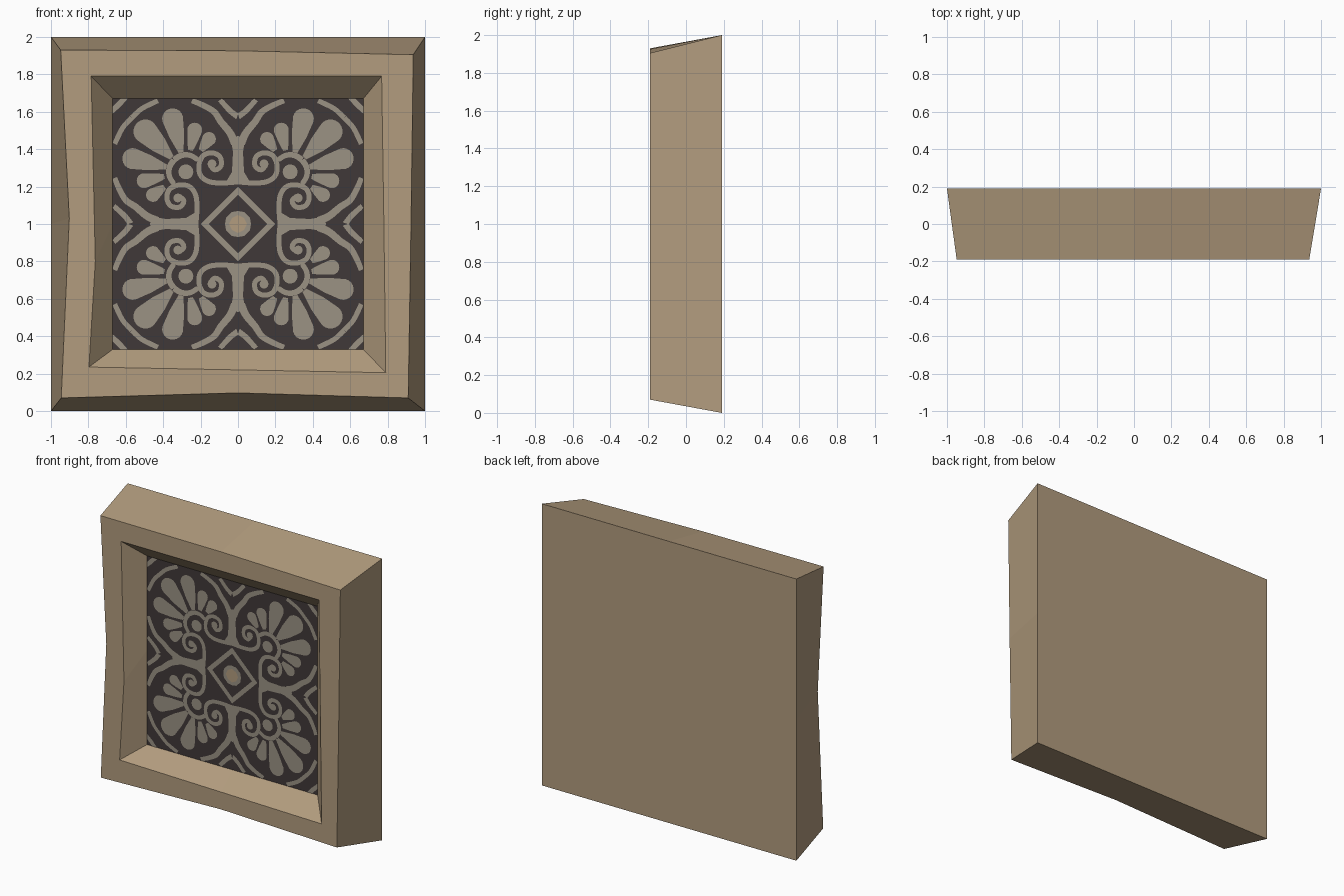
import bpy, bmesh, math
from mathutils import Vector

if "Cube" in bpy.data.objects:
    bpy.data.objects.remove(bpy.data.objects["Cube"])


def srgb(r, g, b):
    f = lambda c: c / 12.92 if c <= 0.04045 else ((c + 0.055) / 1.055) ** 2.4
    return tuple(f(v / 255) for v in (r, g, b)) + (1.0,)


def material(name, rgb):
    m = bpy.data.materials.new(name)
    m.diffuse_color = srgb(*rgb)
    m.use_nodes = True
    m.node_tree.nodes["Principled BSDF"].inputs["Base Color"].default_value = m.diffuse_color
    return m


STONE = material("tan stone", (178, 156, 126))
DARK = material("dark glaze", (64, 57, 57))
LIGHT = material("pale grey glaze", (155, 146, 132))


def finish(bm, name, mat):
    me = bpy.data.meshes.new(name)
    bm.to_mesh(me)
    bm.free()
    me.materials.append(mat)
    ob = bpy.data.objects.new(name, me)
    bpy.context.collection.objects.link(ob)
    return ob


# hand-cut stone frame: four rings of eight points (corner, middle, corner ...)
rings = [
    (0.19, [(-1, 0), (0, 0), (1, 0), (1, 1), (1, 2), (0, 2), (-1, 2), (-1, 1)]),
    (-0.19, [(-.945, .07), (0, .097), (.91, .07), (.925, 1), (.937, 1.905),
             (0, 1.926), (-.948, 1.93), (-.902, 1.03)]),
    (-0.19, [(-.797, .235), (0, .22), (.79, .205), (.78, 1), (.768, 1.79),
             (0, 1.79), (-.785, 1.79), (-.763, .8)]),
    (-0.064, [(-.67, .33), (0, .33), (.67, .33), (.67, 1), (.67, 1.67),
              (0, 1.67), (-.67, 1.67), (-.67, 1)]),
]
bm = bmesh.new()
loops = [[bm.verts.new((x, y, z)) for x, z in pts] for y, pts in rings]
bm.faces.new(loops[0][::-1])
for a, b in zip(loops, loops[1:]):
    for i in range(8):
        j = (i + 1) % 8
        bm.faces.new((a[i], a[j], b[j], b[i]))
cap = bm.faces.new(loops[3])
bmesh.ops.recalc_face_normals(bm, faces=bm.faces)
bmesh.ops.delete(bm, geom=[cap], context='FACES_ONLY')
finish(bm, "stone_frame", STONE)

# dark recessed tile
bm = bmesh.new()
bm.faces.new([bm.verts.new((x, -0.064, z)) for x, z in
              [(-.67, .33), (.67, .33), (.67, 1.67), (-.67, 1.67)]])
finish(bm, "dark_tile", DARK)

# pattern is drawn in one eighth (u right, v up, edge at 125) and mirrored
S = 0.67 / 125


def plate(bm, pts, y, diagonal=True):
    for swap in ((False, True) if diagonal else (False,)):
        for sx in (1, -1):
            for sz in (1, -1):
                q = [(v, u) if swap else (u, v) for u, v in pts]
                f = bm.faces.new([bm.verts.new((sx * u * S, y, 1 + sz * v * S))
                                  for u, v in q])
                f.normal_update()
                if f.normal.y > 0:
                    f.normal_flip()


def smooth(pts, n=5):
    p = [Vector(q) for q in pts]
    p = [2 * p[0] - p[1]] + p + [2 * p[-1] - p[-2]]
    out = []
    for a, b, c, d in zip(p, p[1:], p[2:], p[3:]):
        for i in range(n):
            t = i / n
            out.append(0.5 * (2 * b + (c - a) * t + (2 * a - 5 * b + 4 * c - d) * t * t
                              + (3 * b - a - 3 * c + d) * t ** 3))
    return out + [p[-2]]


def clamp(p):
    return (min(125, max(0, p.x)), min(125, max(0, p.y)))


def stroke(bm, pts, w0, w1, y):
    c = smooth(pts)
    n = len(c) - 1
    left, right = [], []
    for i, p in enumerate(c):
        d = (c[min(i + 1, n)] - c[max(i - 1, 0)]).normalized()
        side = Vector((-d.y, d.x)) * (w0 + (w1 - w0) * i / n) / 2
        left.append(clamp(p + side))
        right.append(clamp(p - side))
    for i in range(n):
        plate(bm, [left[i], left[i + 1], right[i + 1], right[i]], y)


def disc(u, v, r, n=14):
    return [(u + r * math.cos(2 * math.pi * i / n), v + r * math.sin(2 * math.pi * i / n))
            for i in range(n)]


def petal(angle, start, tip, half):
    # teardrop: narrow root near the palmette dot, round tip
    a = math.radians(angle)
    d, s = Vector((math.cos(a), math.sin(a))), Vector((-math.sin(a), math.cos(a)))
    o = Vector((52, 52))
    k = tip - half
    out = [o + d * start - s * 2.5, o + d * (start + k) / 2 - s * half * 0.72]
    for i in range(11):
        t = math.pi * (i / 10 - 0.5)
        out.append(o + d * (k + half * math.cos(t)) + s * half * math.sin(t))
    out += [o + d * (start + k) / 2 + s * half * 0.72, o + d * start + s * 2.5]
    return [tuple(p) for p in out]


Y = -0.066
# palmettes: leaf fans with a ringed dot
bm = bmesh.new()
for ang, st, tip, half in [(45, 20, 69, 12), (76, 20, 65, 10.5),
                           (102, 22, 50, 7.5), (125, 26, 47, 7)]:
    plate(bm, petal(ang, st, tip, half), Y)
plate(bm, disc(52, 52, 7.5), Y, False)
stroke(bm, [(52 + 17 * math.cos(math.radians(a)), 52 + 17 * math.sin(math.radians(a)))
            for a in (45, 75, 105, 135)], 6, 5, Y)
finish(bm, "palmettes", LIGHT)

# scrolls that leave the stems and curl up below the palmettes
bm = bmesh.new()
stroke(bm, [(0, 42), (14, 41), (28, 42), (37, 48), (39, 58), (35, 68), (26, 71),
            (18, 67), (17, 58), (23, 54), (28, 59)], 5, 5, Y)
plate(bm, disc(26, 60, 4.5, 10), Y)
finish(bm, "scrolls", LIGHT)

# stems on the axes, spreading into the cell borders
bm = bmesh.new()
plate(bm, [(0, 40), (12, 42), (6, 52), (5, 72), (7, 84), (0, 88)], Y)
stroke(bm, [(3, 80), (8, 91), (17, 102), (24, 112), (36, 119), (46, 123)], 8, 5, Y)
stroke(bm, [(0, 107), (8, 113), (18, 124)], 6, 5, Y)
# corner bands
stroke(bm, [(80, 123), (96, 115), (106, 106)], 5, 5, Y)
plate(bm, [(110, 125), (117, 125), (125, 117), (125, 110), (117, 117)], Y, False)
finish(bm, "border_bands", LIGHT)

# central diamond with a tan boss
bm = bmesh.new()
plate(bm, [(0, 37), (37, 0), (29, 0), (0, 29)], Y, False)
plate(bm, [(0, 0), (13, 0), (12, 6), (6, 12), (0, 13)], Y, False)
finish(bm, "centre_diamond", LIGHT)
bm = bmesh.new()
plate(bm, [(0, 0), (9, 0), (6, 6), (0, 9)], Y - 0.002, False)
finish(bm, "centre_boss", STONE)
